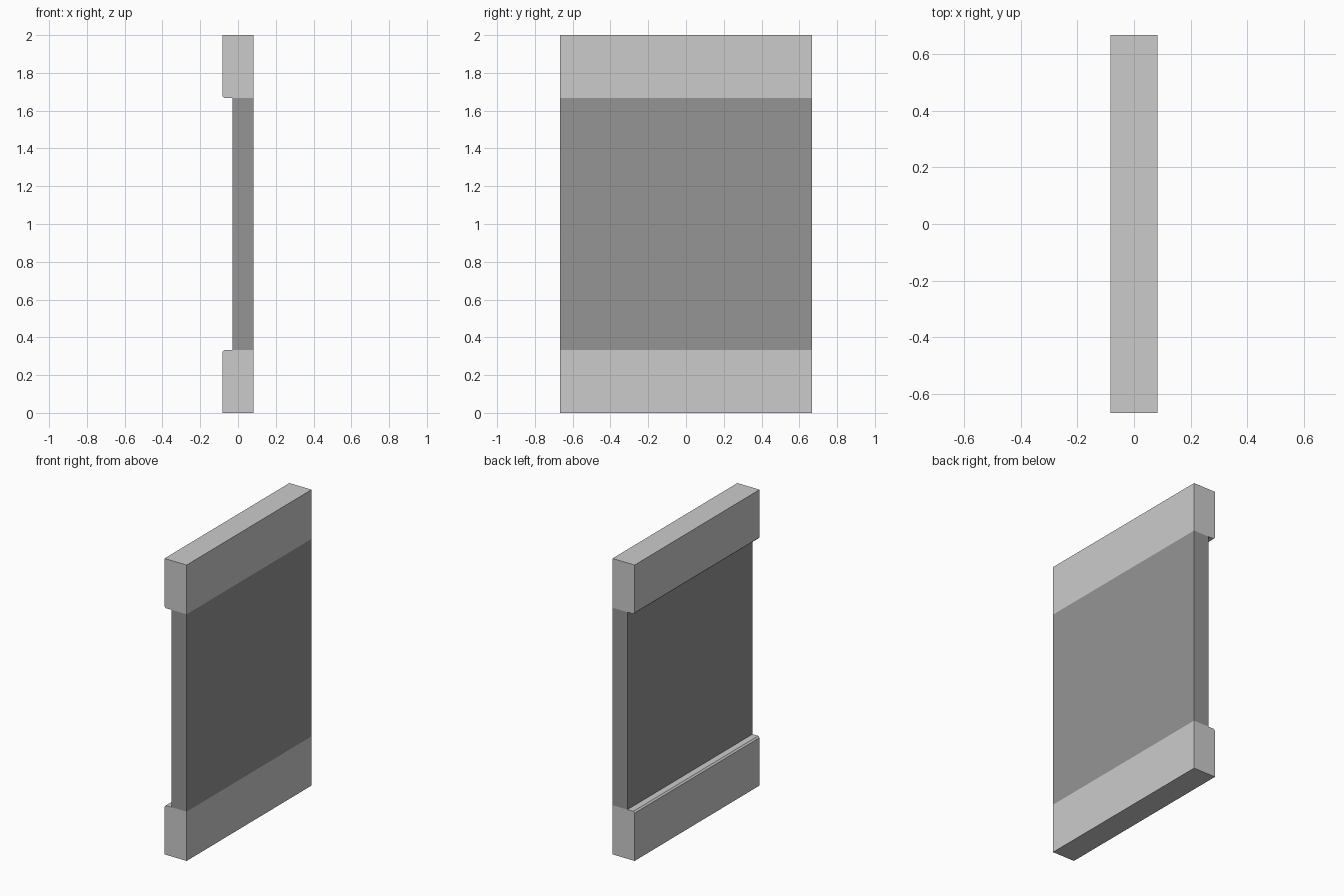
import bpy, bmesh

if "Cube" in bpy.data.objects:
    bpy.data.objects.remove(bpy.data.objects["Cube"])

HALF_X, HALF_Y = 0.083, 0.667
PANEL_X = -0.03
RAIL_H, TOP, CH = 0.333, 2.0, 0.01


def extrude_profile(name, points, color=None):
    """Sweep an (x, z) profile along the full width in y."""
    bm = bmesh.new()
    face = bm.faces.new([bm.verts.new((x, -HALF_Y, z)) for x, z in points])
    ext = bmesh.ops.extrude_face_region(bm, geom=[face])
    moved = [v for v in ext["geom"] if isinstance(v, bmesh.types.BMVert)]
    bmesh.ops.translate(bm, verts=moved, vec=(0, 2 * HALF_Y, 0))
    bmesh.ops.recalc_face_normals(bm, faces=bm.faces)
    mesh = bpy.data.meshes.new(name)
    bm.to_mesh(mesh)
    bm.free()
    if color:
        mat = bpy.data.materials.new(name + "_grey")
        mat.diffuse_color = (*color, 1)
        mat.use_nodes = True
        mat.node_tree.nodes["Principled BSDF"].inputs["Base Color"].default_value = mat.diffuse_color
        mesh.materials.append(mat)
    obj = bpy.data.objects.new(name, mesh)
    bpy.context.collection.objects.link(obj)
    return obj


# Thick rails with a small chamfer on the inner lip; the top one is mirrored in z
rail = [(-HALF_X, 0), (HALF_X, 0), (HALF_X, RAIL_H),
        (-HALF_X + CH, RAIL_H), (-HALF_X, RAIL_H - CH)]
extrude_profile("bottom_rail", rail)
extrude_profile("top_rail", [(x, TOP - z) for x, z in rail])

# Thinner dark panel, flush with the rails on the +x side
extrude_profile("wall_panel",
                [(PANEL_X, RAIL_H), (HALF_X, RAIL_H),
                 (HALF_X, TOP - RAIL_H), (PANEL_X, TOP - RAIL_H)],
                (0.3, 0.3, 0.3))
